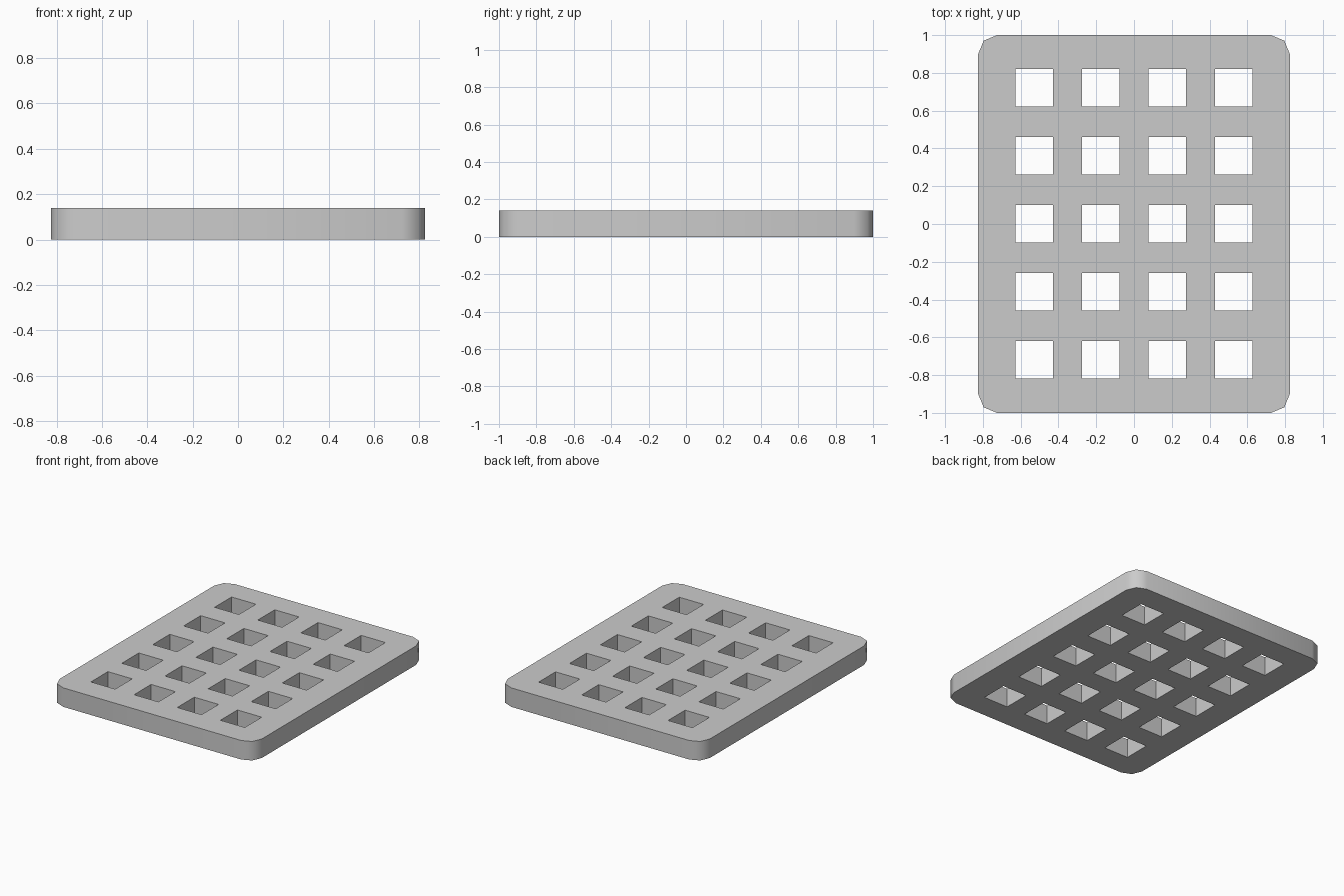
import bpy, bmesh, math

if "Cube" in bpy.data.objects:
    bpy.data.objects.remove(bpy.data.objects["Cube"])

HX, HY, R, THICK = 0.825, 1.0, 0.1, 0.14
HOLE, STEP_X, STEP_Y = 0.198, 0.352, 0.36

bm = bmesh.new()


def loop(points):
    vs = [bm.verts.new((x, y, 0)) for x, y in points]
    return [bm.edges.new((a, b)) for a, b in zip(vs, vs[1:] + vs[:1])]


# Outer outline with two-segment rounded corners
outline = []
for i, (sx, sy) in enumerate([(1, 1), (-1, 1), (-1, -1), (1, -1)]):
    for k in range(3):
        a = math.radians(90 * i + 45 * k)
        outline.append((sx * (HX - R) + R * math.cos(a), sy * (HY - R) + R * math.sin(a)))
edges = loop(outline)

# 4 x 5 grid of square through-holes
h = HOLE / 2
for i in range(4):
    for j in range(5):
        cx, cy = (i - 1.5) * STEP_X, (j - 2) * STEP_Y + 0.002
        edges += loop([(cx - h, cy - h), (cx + h, cy - h), (cx + h, cy + h), (cx - h, cy + h)])

# Fill between the outlines and extrude to a closed slab
bmesh.ops.triangle_fill(bm, use_beauty=True, use_dissolve=False, edges=edges)
bottom = bm.faces[:]
top = bmesh.ops.extrude_face_region(bm, geom=bottom, use_keep_orig=True)["geom"]
bmesh.ops.translate(bm, vec=(0, 0, THICK), verts=[g for g in top if isinstance(g, bmesh.types.BMVert)])
bmesh.ops.recalc_face_normals(bm, faces=bm.faces[:])

mesh = bpy.data.meshes.new("perforated_plate")
bm.to_mesh(mesh)
bm.free()
plate = bpy.data.objects.new("perforated_plate", mesh)
bpy.context.collection.objects.link(plate)

# Soft corners, sharp rims
bpy.context.view_layer.objects.active = plate
plate.select_set(True)
bpy.ops.object.shade_smooth_by_angle(angle=math.radians(50))
